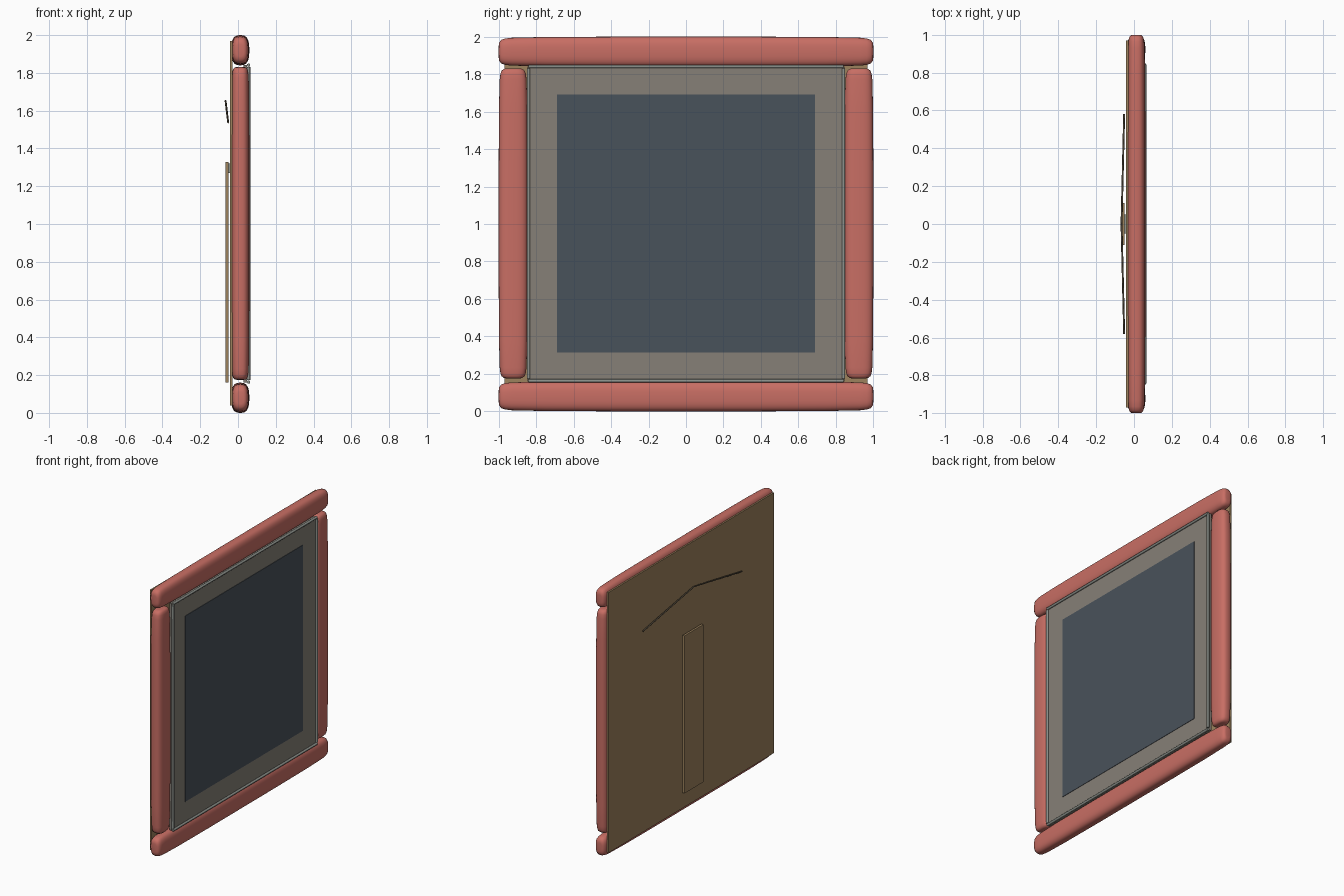
import bpy, bmesh
from math import cos, sin, pi, copysign

cube = bpy.data.objects.get("Cube")
if cube:
    bpy.data.objects.remove(cube, do_unlink=True)


def material(name, rgb):
    # 8-bit display colour to linear
    lin = [((c / 255 + 0.055) / 1.055) ** 2.4 for c in rgb] + [1]
    m = bpy.data.materials.new(name)
    m.use_nodes = True
    m.diffuse_color = lin
    m.node_tree.nodes["Principled BSDF"].inputs["Base Color"].default_value = lin
    return m


RED = material("soft red", (200, 110, 100))
TRIM = material("pale grey", (142, 147, 141))
MAT = material("taupe", (134, 128, 119))
SLATE = material("slate blue", (73, 82, 91))
BROWN = material("board brown", (156, 130, 93))
DARK = material("dark wire", (95, 85, 70))


def finish(bm, name, mat, smooth=False):
    bmesh.ops.recalc_face_normals(bm, faces=bm.faces)
    me = bpy.data.meshes.new(name)
    bm.to_mesh(me)
    bm.free()
    me.materials.append(mat)
    ob = bpy.data.objects.new(name, me)
    bpy.context.collection.objects.link(ob)
    if smooth:
        bpy.ops.object.select_all(action="DESELECT")
        ob.select_set(True)
        bpy.context.view_layer.objects.active = ob
        bpy.ops.object.shade_smooth_by_angle(angle=0.9)
    return ob


def box(name, mat, lo, hi):
    bm = bmesh.new()
    bmesh.ops.create_cube(bm, size=1)
    for v in bm.verts:
        v.co = [(a + b) / 2 + c * (b - a) for a, b, c in zip(lo, hi, v.co)]
    return finish(bm, name, mat)


# (fraction of half length, section scale): long soft taper, rounded tip
TAPER = [(1, .4), (.997, .62), (.985, .8), (.965, .88), (.93, .93), (.75, .98), (.4, 1)]


def cushion(name, centre, half_len, half_wide, upright):
    """Padded bar lofted from squarish oval sections."""
    bm = bmesh.new()
    stations = [(-t, s) for t, s in TAPER] + [(t, s) for t, s in reversed(TAPER)]
    n, rings = 32, []
    for t, s in stations:
        ring = []
        for i in range(n):
            a = 2 * pi * i / n
            p, q = (copysign(abs(f) ** .72, f) * s for f in (cos(a), sin(a)))
            x, w, l = p * .048, q * half_wide, t * half_len
            y, z = (w, l) if upright else (l, w)
            ring.append(bm.verts.new((centre[0] + x, centre[1] + y, centre[2] + z)))
        rings.append(ring)
    for r0, r1 in zip(rings, rings[1:]):
        for i in range(n):
            j = (i + 1) % n
            bm.faces.new((r0[i], r0[j], r1[j], r1[i]))
    bm.faces.new(rings[0])
    bm.faces.new(rings[-1])
    return finish(bm, name, RED, True)


def rod(name, mat, points, radius):
    cu = bpy.data.curves.new(name, "CURVE")
    cu.dimensions = "3D"
    cu.bevel_depth = radius
    cu.bevel_resolution = 2
    cu.use_fill_caps = True
    sp = cu.splines.new("POLY")
    sp.points.add(len(points) - 1)
    for p, co in zip(sp.points, points):
        p.co = (*co, 1)
    cu.materials.append(mat)
    ob = bpy.data.objects.new(name, cu)
    bpy.context.collection.objects.link(ob)
    return ob


# Padded frame
cushion("top_bar", (.012, 0, 1.92), 1, .08, False)
cushion("bottom_bar", (.012, 0, .08), 1, .08, False)
for side, s in (("back", 1), ("front", -1)):
    cushion(side + "_side_bar", (.012, s * .923, 1.003), .828, .077, True)

# Grey moulding around the mat
for name, z in (("top_trim", 1.841), ("bottom_trim", .163)):
    rod(name, TRIM, [(.056, -.842, z), (.056, .842, z)], .009)
for side, s in (("back", 1), ("front", -1)):
    rod(side + "_side_trim", TRIM, [(.056, s * .841, .175), (.056, s * .841, 1.83)], .009)

# Mat, picture panel and backing board
box("mat_board", MAT, (.03, -.845, .16), (.048, .845, 1.842))
box("picture_panel", SLATE, (.047, -.69, .315), (.051, .69, 1.692))
box("backing_board", BROWN, (-.042, -.97, .04), (-.03, .97, 1.97))

# Stand leg, its hinge and the hanging wire
box("stand_leg", BROWN, (-.066, -.11, .16), (-.05, .11, 1.328))
box("stand_hinge", TRIM, (-.052, -.05, 1.27), (-.04, .05, 1.32))
rod("hanging_wire", DARK, [(-.052, -.58, 1.538), (-.066, 0, 1.652), (-.052, .58, 1.538)], .005)
